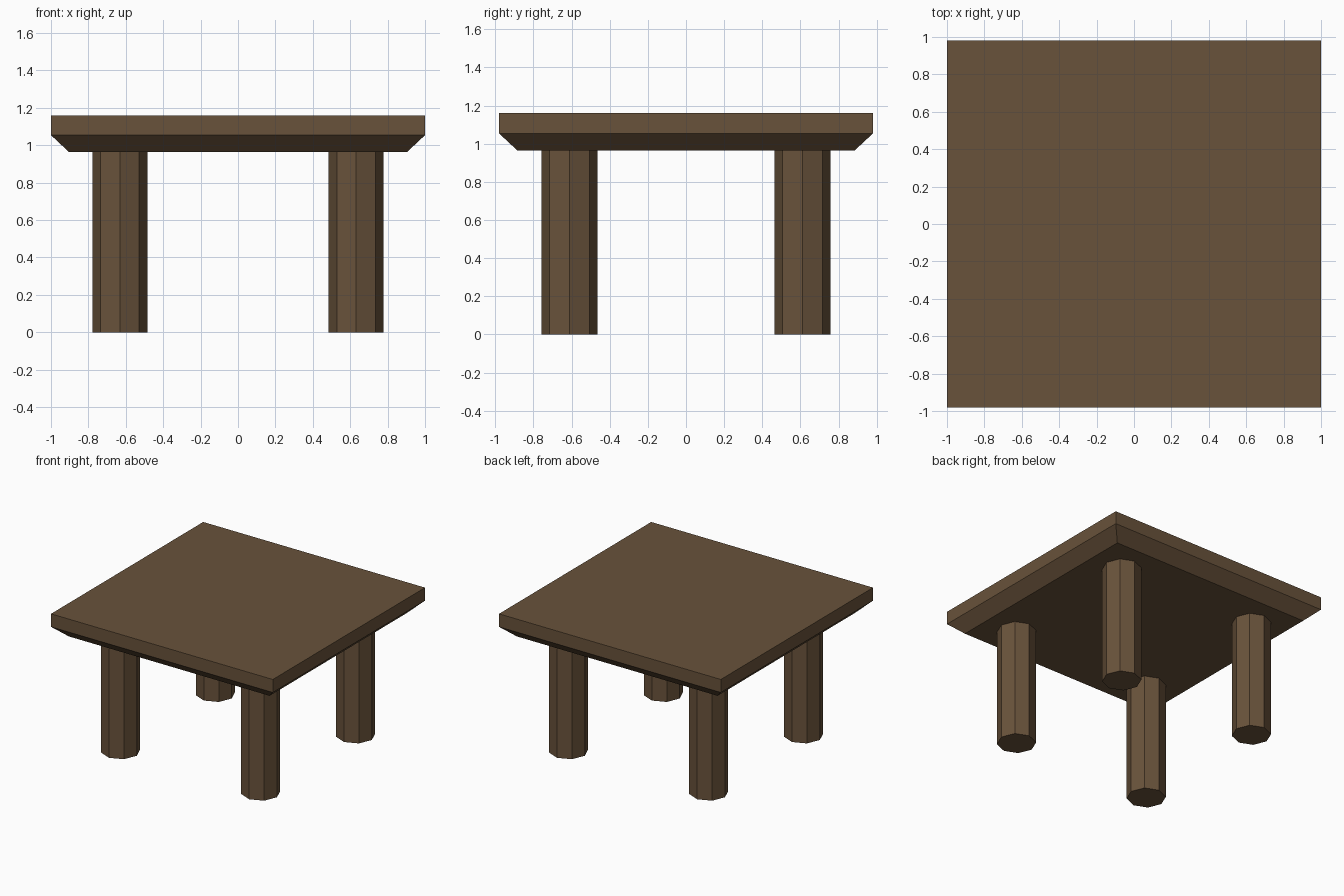
import bpy, bmesh
from math import pi

if "Cube" in bpy.data.objects:
    bpy.data.objects.remove(bpy.data.objects["Cube"])

wood = bpy.data.materials.new("dark_wood")
wood.diffuse_color = (0.14, 0.085, 0.043, 1)
wood.use_nodes = True
wood.node_tree.nodes["Principled BSDF"].inputs["Base Color"].default_value = wood.diffuse_color


def finish(bm, name, loc=(0, 0, 0)):
    bmesh.ops.recalc_face_normals(bm, faces=bm.faces[:])
    mesh = bpy.data.meshes.new(name)
    bm.to_mesh(mesh)
    bm.free()
    mesh.materials.append(wood)
    obj = bpy.data.objects.new(name, mesh)
    obj.location = loc
    bpy.context.collection.objects.link(obj)
    return obj


# Table top: square slab with a chamfered underside
bm = bmesh.new()
rings = []
for z, hx, hy in [(0.965, 0.905, 0.885), (1.054, 1.0, 0.98), (1.16, 1.0, 0.98)]:
    rings.append([bm.verts.new((sx * hx, sy * hy, z))
                  for sx, sy in [(-1, -1), (1, -1), (1, 1), (-1, 1)]])
for low, high in zip(rings, rings[1:]):
    for i in range(4):
        j = (i + 1) % 4
        bm.faces.new((low[i], low[j], high[j], high[i]))
bm.faces.new(rings[0][::-1])
bm.faces.new(rings[-1])
finish(bm, "table_top")

# Four octagonal legs, a corner of the octagon pointing along each axis
LEG_H = 0.965
for side, sx in (("left", -1), ("right", 1)):
    for end, sy in (("front", -1), ("back", 1)):
        bm = bmesh.new()
        bmesh.ops.create_cone(bm, cap_ends=True, segments=8,
                              radius1=0.147, radius2=0.147, depth=LEG_H)
        finish(bm, f"{end}_{side}_leg", (sx * 0.632, sy * 0.611, LEG_H / 2))
